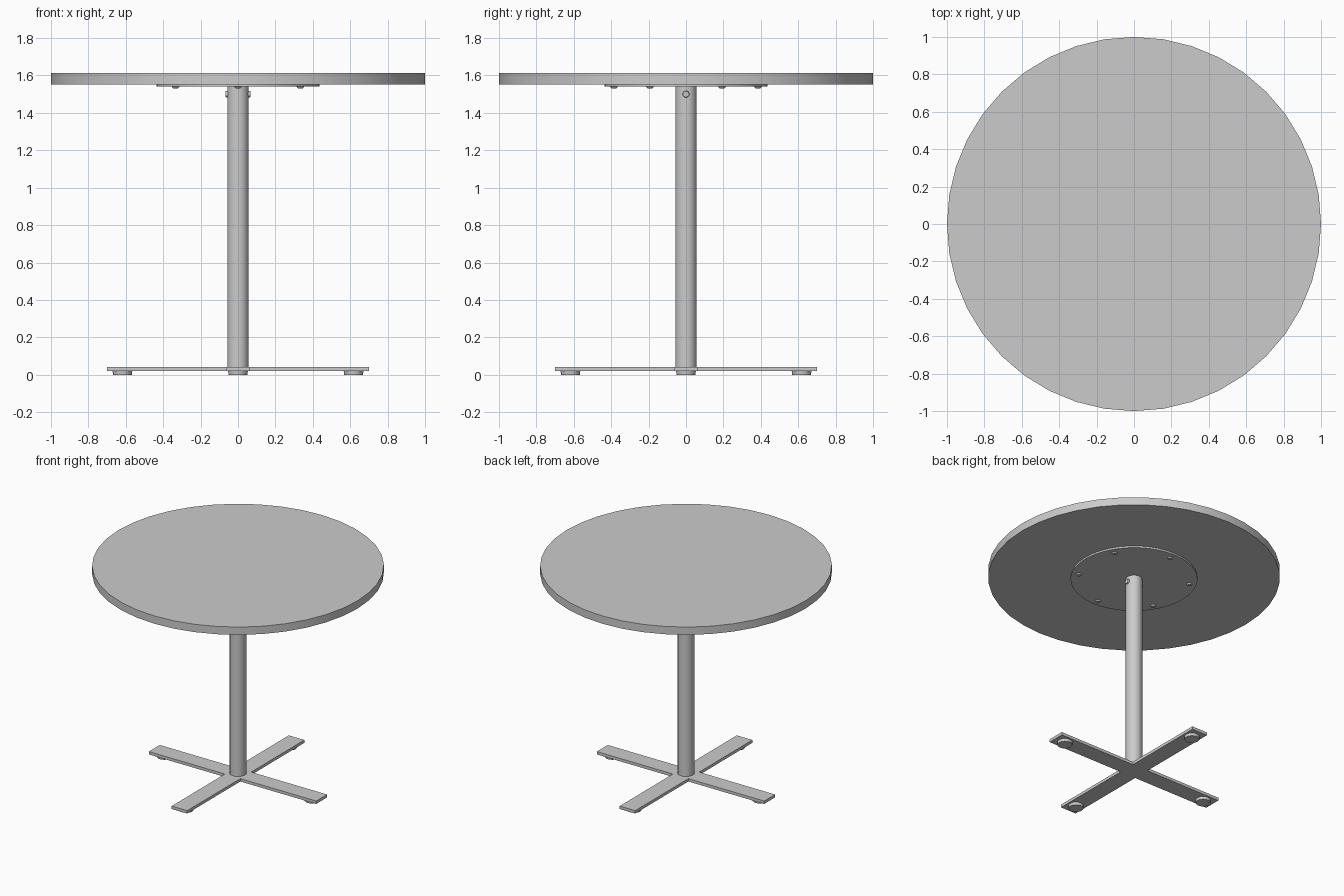
import bpy, bmesh, math
from mathutils import Matrix

if "Cube" in bpy.data.objects:
    bpy.data.objects.remove(bpy.data.objects["Cube"])


def finish(name, bm):
    bmesh.ops.recalc_face_normals(bm, faces=bm.faces[:])
    me = bpy.data.meshes.new(name)
    bm.to_mesh(me)
    bm.free()
    ob = bpy.data.objects.new(name, me)
    bpy.context.collection.objects.link(ob)
    bpy.context.view_layer.objects.active = ob
    ob.select_set(True)
    bpy.ops.object.shade_smooth_by_angle(angle=math.radians(30))
    ob.select_set(False)
    return ob


def disc(name, r1, r2, z0, z1, segs, x=0, y=0):
    """Upright cylinder or cone from z0 (radius r1) to z1 (radius r2)."""
    bm = bmesh.new()
    bmesh.ops.create_cone(bm, cap_ends=True, segments=segs, radius1=r1, radius2=r2,
                          depth=z1 - z0, matrix=Matrix.Translation((x, y, (z0 + z1) / 2)))
    return finish(name, bm)


# Table top, mounting plate and column
disc("table_top", 1, 1, 1.553, 1.612, 40)
disc("mounting_plate", 0.435, 0.435, 1.54, 1.553, 40)
disc("column", 0.057, 0.057, 0.04, 1.54, 32)

# Plate screws under the mounting plate
for i in range(6):
    a = math.radians(30 + 60 * i)
    disc(f"plate_screw_{i + 1}", 0.013, 0.021, 1.531, 1.541, 16,
         0.385 * math.cos(a), 0.385 * math.sin(a))

# Bolts through the top of the column
for side, s in (("right", 1), ("left", -1)):
    bm = bmesh.new()
    bmesh.ops.create_cone(bm, cap_ends=True, segments=16, radius1=0.02, radius2=0.016, depth=0.022,
                          matrix=Matrix.Translation((s * 0.056, 0, 1.5))
                          @ Matrix.Rotation(s * math.pi / 2, 4, 'Y'))
    finish(f"column_bolt_{side}", bm)

# Cross base: one 12-point outline, extruded upward
w, l = 0.065, 0.7
quarter = [(l, -w), (l, w), (w, w)]
outline = []
for k in range(4):
    c, s = (1, 0, -1, 0)[k], (0, 1, 0, -1)[k]
    outline += [(c * x - s * y, s * x + c * y, 0.02) for x, y in quarter]
bm = bmesh.new()
face = bm.faces.new([bm.verts.new(p) for p in outline])
ext = bmesh.ops.extrude_face_region(bm, geom=[face], use_keep_orig=True)
top = [v for v in ext["geom"] if isinstance(v, bmesh.types.BMVert)]
bmesh.ops.translate(bm, verts=top, vec=(0, 0, 0.022))
finish("cross_base", bm)

# Round feet near the arm ends
for i in range(4):
    a = i * math.pi / 2
    disc(f"foot_{i + 1}", 0.05, 0.053, 0, 0.02, 24, 0.618 * math.cos(a), 0.618 * math.sin(a))
